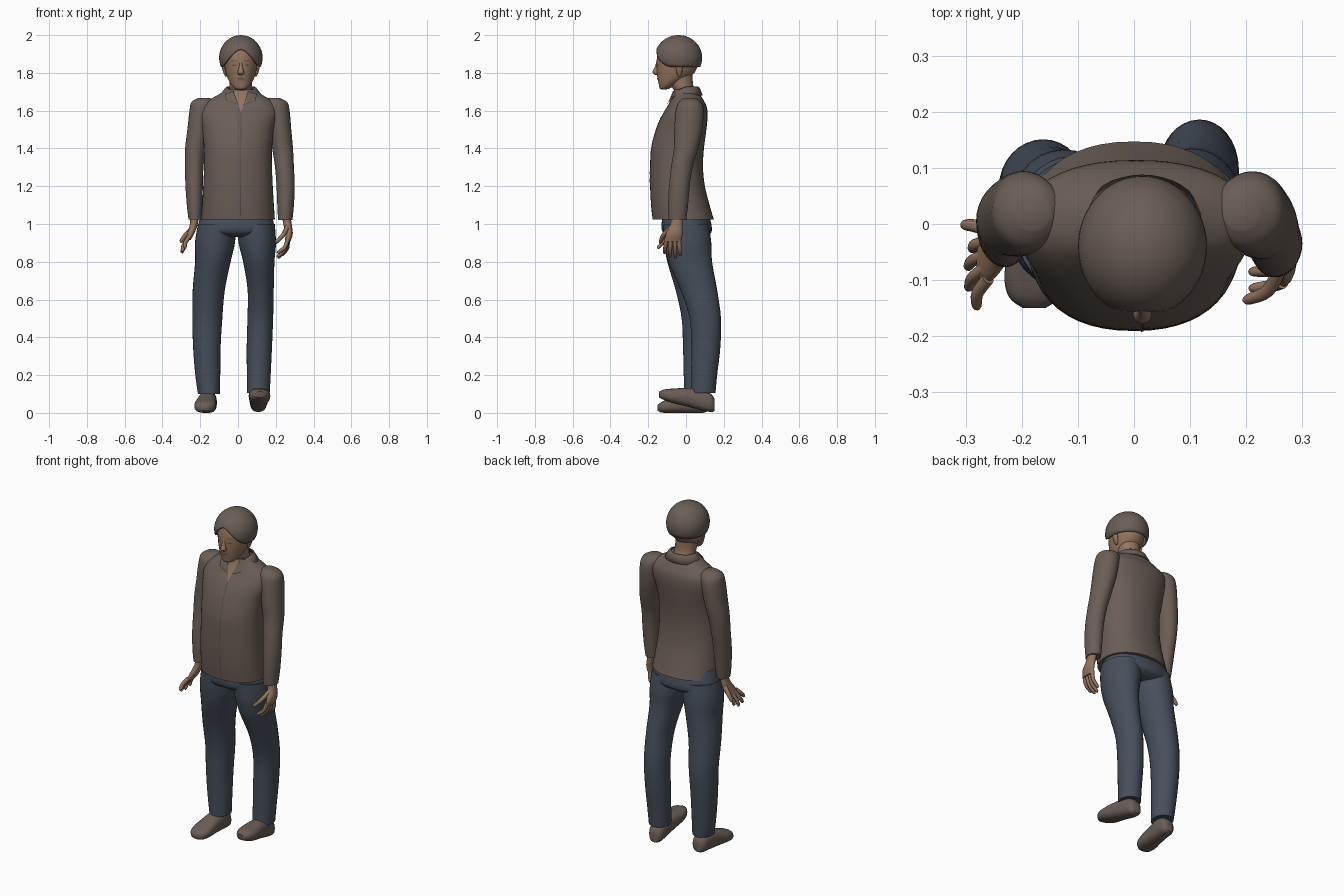
import bpy, bmesh, math
from mathutils import Vector
from mathutils.bvhtree import BVHTree


def material(name, rgb):
    m = bpy.data.materials.new(name)
    m.diffuse_color = (*rgb, 1)
    return m


CLOTH = material("brown cloth", (0.145, 0.112, 0.094))
SEAM = material("dark seam", (0.085, 0.065, 0.055))
DENIM = material("blue denim", (0.062, 0.078, 0.104))
SKIN = material("skin", (0.29, 0.175, 0.11))
LIPS = material("lips", (0.2, 0.105, 0.075))
EYES = material("eye brown", (0.11, 0.07, 0.05))


def finish(name, bm, mat):
    bmesh.ops.recalc_face_normals(bm, faces=bm.faces)
    me = bpy.data.meshes.new(name)
    bm.to_mesh(me)
    bm.free()
    me.materials.append(mat)
    ob = bpy.data.objects.new(name, me)
    bpy.context.collection.objects.link(ob)
    return ob


def smooth_rows(rows, steps):
    """Catmull-Rom interpolation through the section rows."""
    out = []
    for i in range(len(rows) - 1):
        p = [rows[max(i - 1, 0)], rows[i], rows[i + 1], rows[min(i + 2, len(rows) - 1)]]
        for s in range(steps):
            t = s / steps
            out.append([0.5 * (2 * b + (c - a) * t + (2 * a - 5 * b + 4 * c - d) * t * t
                               + (3 * b - a - 3 * c + d) * t ** 3) for a, b, c, d in zip(*p)])
    return out + [list(rows[-1])]


def loft(name, rows, mat, axis="z", n=32, power=2.0, steps=4):
    """Rows are x, y, z and two radii; sections lie across z, y or the path."""
    bm = bmesh.new()
    rows = smooth_rows(rows, steps)
    rings = []
    for i, (x, y, z, a, b) in enumerate(rows):
        tangent = Vector(rows[min(i + 1, len(rows) - 1)][:3]) - Vector(rows[max(i - 1, 0)][:3])
        ring = []
        for k in range(n):
            t = 2 * math.pi * k / n
            c, s = math.cos(t), math.sin(t)
            u = a * math.copysign(abs(c) ** (2 / power), c)
            v = b * math.copysign(abs(s) ** (2 / power), s)
            if axis == "z":
                off = Vector((u, v, 0))
            elif axis == "y":
                off = Vector((u, 0, v))
            else:
                off = tangent.to_track_quat('Z', 'Y') @ Vector((u, v, 0))
            ring.append(bm.verts.new(Vector((x, y, z)) + off))
        rings.append(ring)
    for r, q in zip(rings, rings[1:]):
        for k in range(n):
            bm.faces.new((r[k], r[(k + 1) % n], q[(k + 1) % n], q[k]))
    bm.faces.new(rings[0])
    bm.faces.new(rings[-1])
    return finish(name, bm, mat)


def plate(name, base, outline, mat, lift=0.003, cuts=8):
    """Thin patch, drawn in x and z, laid on the front of a base part."""
    src = bmesh.new()
    src.from_mesh(base.data)
    tree = BVHTree.FromBMesh(src)
    src.free()
    bm = bmesh.new()
    bm.faces.new([bm.verts.new((x, 0, z)) for x, z in outline])
    bmesh.ops.triangulate(bm, faces=bm.faces) if len(outline) > 4 else None
    bmesh.ops.subdivide_edges(bm, edges=bm.edges, cuts=cuts, use_grid_fill=True)
    for v in bm.verts:
        hit = tree.ray_cast(Vector((v.co.x, -1, v.co.z)), Vector((0, 1, 0)))[0]
        v.co.y = (hit.y if hit else -0.05) - lift
    return finish(name, bm, mat)


# Shirt body
shirt = loft("shirt_body", [
    (0, -.015, 1.025, .195, .162), (0, -.03, 1.10, .19, .155), (0, -.045, 1.2, .184, .145),
    (0, -.05, 1.3, .18, .14), (0, -.045, 1.4, .18, .14), (0, -.026, 1.5, .19, .134),
    (.003, -.008, 1.57, .205, .122), (.006, .005, 1.62, .20, .105), (.01, .006, 1.655, .165, .087),
    (.012, .003, 1.685, .115, .072), (.015, -.003, 1.712, .078, .06)], CLOTH, n=48, power=2.25)

# Sleeves
loft("sleeve_right", [
    (-.18, .02, 1.668, .03, .03), (-.187, .02, 1.645, .06, .06), (-.195, .02, 1.60, .062, .074),
    (-.208, .016, 1.5, .06, .074), (-.225, .01, 1.4, .055, .066), (-.232, 0, 1.3, .049, .06),
    (-.232, -.015, 1.2, .046, .057), (-.23, -.025, 1.1, .041, .052), (-.228, -.03, 1.025, .034, .045)],
    CLOTH)
loft("sleeve_left", [
    (.19, .02, 1.668, .03, .03), (.2, .02, 1.645, .06, .06), (.21, .02, 1.60, .063, .074),
    (.222, .012, 1.5, .06, .074), (.236, 0, 1.4, .055, .064), (.246, -.022, 1.3, .05, .057),
    (.252, -.035, 1.2, .048, .055), (.252, -.042, 1.1, .044, .053), (.25, -.046, 1.02, .038, .047)],
    CLOTH)

# Open neckline, collar points and front seam
plate("neck_opening", shirt, [(-.022, 1.705), (.052, 1.705), (.016, 1.59)], SKIN)
for side, s in (("right", -1), ("left", 1)):
    flap = [(.085, 1.688), (.04, 1.704), (.012, 1.63), (.078, 1.655)]
    plate("collar_point_" + side, shirt, [(.015 + s * x, z) for x, z in flap], CLOTH, .009)
plate("front_seam", shirt, [(.011, 1.04), (.015, 1.04), (.018, 1.59), (.014, 1.59)], SEAM, .002, 14)

# Collar band, open at the front
bm = bmesh.new()
prev = None
for k in range(33):
    t = math.radians(-62 + 304 * k / 32)
    c, s = math.cos(t), math.sin(t)
    f = max(0, -s)
    col = [bm.verts.new((.015 + a * c, b * s, z)) for a, b, z in (
        (.072, .064, 1.728 - .025 * f), (.082, .072, 1.722 - .025 * f), (.112, .088, 1.682 - .02 * f))]
    if prev:
        for i in range(2):
            bm.faces.new((prev[i], col[i], col[i + 1], prev[i + 1]))
    prev = col
collar = finish("collar_band", bm, CLOTH)
collar.modifiers.new("thickness", 'SOLIDIFY').thickness = .005

# Head, neck and ears
head = loft("head", [
    (.015, -.118, 1.712, .014, .012), (.015, -.112, 1.719, .034, .028), (.015, -.092, 1.745, .056, .053),
    (.015, -.064, 1.78, .073, .088), (.015, -.05, 1.82, .084, .106), (.015, -.045, 1.87, .09, .11),
    (.015, -.042, 1.925, .085, .1), (.015, -.04, 1.96, .06, .07)], SKIN)
loft("neck", [(.015, 0, 1.62, .062, .055), (.015, -.002, 1.69, .061, .054),
              (.015, -.022, 1.74, .06, .059), (.015, -.03, 1.82, .062, .065)], SKIN)
loft("nose", [(.015, -.148, 1.868, .006, .006), (.015, -.155, 1.83, .01, .011),
              (.015, -.161, 1.803, .017, .017), (.015, -.155, 1.79, .012, .01)], SKIN, n=12)
for side, s in (("right", -1), ("left", 1)):
    loft("ear_" + side, [(.015 + s * x, -.035, z, a, b) for x, z, a, b in (
        (.078, 1.78, .004, .006), (.083, 1.80, .009, .014), (.09, 1.83, .01, .018),
        (.088, 1.848, .005, .008))], SKIN, n=12)
    ex = .015 + s * .034
    plate("eye_" + side, head, [(ex - .014, 1.84), (ex, 1.835), (ex + .014, 1.84), (ex, 1.846)], EYES, .002, 3)
    plate("brow_" + side, head, [(ex - .019, 1.861), (ex + .019, 1.861), (ex + .017, 1.867),
                                 (ex - .017, 1.867)], LIPS, .002, 4)
plate("lips", head, [(-.011, 1.769), (.015, 1.76), (.041, 1.769), (.015, 1.778)], LIPS, .003, 5)

# Close-fitting cap with a brim line that rises over the forehead
bm = bmesh.new()
N, M = 48, 14
top = bm.verts.new((.015, -.04, 2.0))
cols = []
for k in range(N):
    t = 2 * math.pi * k / N
    low = 1.83 + .095 * max(0, -math.sin(t)) ** 4
    end = math.acos((low - 1.88) / .12)
    cols.append([bm.verts.new((.015 + .115 * math.sin(end * j / M) * math.cos(t),
                               -.04 + .126 * math.sin(end * j / M) * math.sin(t),
                               1.88 + .12 * math.cos(end * j / M))) for j in range(1, M + 1)])
for k in range(N):
    a, b = cols[k], cols[(k + 1) % N]
    bm.faces.new((top, a[0], b[0]))
    for j in range(M - 1):
        bm.faces.new((a[j], a[j + 1], b[j + 1], b[j]))
cap = finish("cap", bm, CLOTH)
mod = cap.modifiers.new("thickness", 'SOLIDIFY')
mod.thickness, mod.offset = .008, -1

# Trousers
loft("trouser_hips", [(-.01, 0, 1.07, .18, .115), (-.01, .002, 1.0, .2, .132),
                      (-.012, .006, .955, .2, .128), (-.013, .01, .93, .15, .09)], DENIM, n=40, power=2.2)
loft("trouser_leg_right", [
    (-.112, 0, 1.0, .1, .12), (-.122, .008, .9, .106, .124), (-.133, .017, .8, .094, .116),
    (-.155, .042, .65, .085, .097), (-.162, .064, .5, .079, .087), (-.165, .063, .35, .073, .079),
    (-.16, .058, .2, .066, .07), (-.154, .055, .1, .058, .066)], DENIM)
loft("trouser_leg_left", [
    (.095, 0, 1.0, .1, .12), (.102, .009, .9, .099, .125), (.11, .022, .8, .083, .116),
    (.12, .068, .65, .069, .097), (.118, .102, .5, .068, .083), (.113, .105, .35, .067, .077),
    (.11, .096, .2, .063, .069), (.108, .09, .105, .06, .066)], DENIM)

# Shoes: one flat, one with the toe raised
loft("shoe_right", [
    (-.154, .115, .04, .025, .03), (-.155, .095, .048, .042, .047), (-.16, .04, .058, .047, .058),
    (-.168, -.03, .048, .052, .048), (-.174, -.09, .037, .057, .037), (-.177, -.13, .03, .046, .028),
    (-.178, -.15, .026, .02, .014)], CLOTH, axis="y", power=2.5, n=24)
loft("shoe_left", [
    (.108, .152, .04, .025, .03), (.108, .132, .053, .042, .048), (.109, .08, .07, .047, .056),
    (.111, .01, .083, .052, .05), (.114, -.06, .089, .057, .04), (.116, -.11, .095, .047, .03),
    (.117, -.142, .097, .021, .016)], CLOTH, axis="y", power=2.5, n=24)

# Hands
loft("palm_right", [(-.228, -.032, 1.06, .024, .03), (-.234, -.035, 1.0, .021, .031),
                    (-.25, -.05, .95, .019, .044), (-.266, -.064, .915, .015, .044)], SKIN, n=20)
loft("palm_left", [(.252, -.046, 1.06, .024, .03), (.262, -.05, 1.0, .022, .032),
                   (.27, -.062, .95, .02, .044), (.264, -.07, .908, .015, .044)], SKIN, n=20)


def finger(name, base, tip, bend, r):
    a, b = Vector(base), Vector(tip)
    mid = (a + b) / 2 + Vector(bend)
    end = b - (b - a).normalized() * .006
    loft(name, [(*a, r, r), (*mid, r * .95, r * .95), (*end, r * .75, r * .75),
                (*b, r * .25, r * .25)], SKIN, axis="path", n=10)


for i, (y, tip) in enumerate([(-.097, (-.282, -.15, .872)), (-.075, (-.297, -.115, .853)),
                              (-.053, (-.298, -.077, .847)), (-.03, (-.29, -.045, .86))]):
    finger(f"finger_right_{i + 1}", (-.26, y, .93), tip, (-.008, 0, 0), .0115)
finger("thumb_right", (-.237, -.022, .98), (-.305, 0, .905), (-.006, .006, 0), .0125)
for i, (y, tip) in enumerate([(-.104, (.21, -.115, .845)), (-.082, (.21, -.085, .825)),
                              (-.06, (.215, -.055, .82)), (-.038, (.232, -.03, .832))]):
    finger(f"finger_left_{i + 1}", (.264, y, .925), tip, (.012, 0, -.006), .0115)
finger("thumb_left", (.262, -.075, .985), (.2, -.138, .9), (.008, -.012, 0), .0125)

# Smooth shading with sharp edges kept
for ob in bpy.context.scene.objects:
    ob.select_set(True)
bpy.context.view_layer.objects.active = shirt
bpy.ops.object.shade_smooth_by_angle(angle=math.radians(50))
